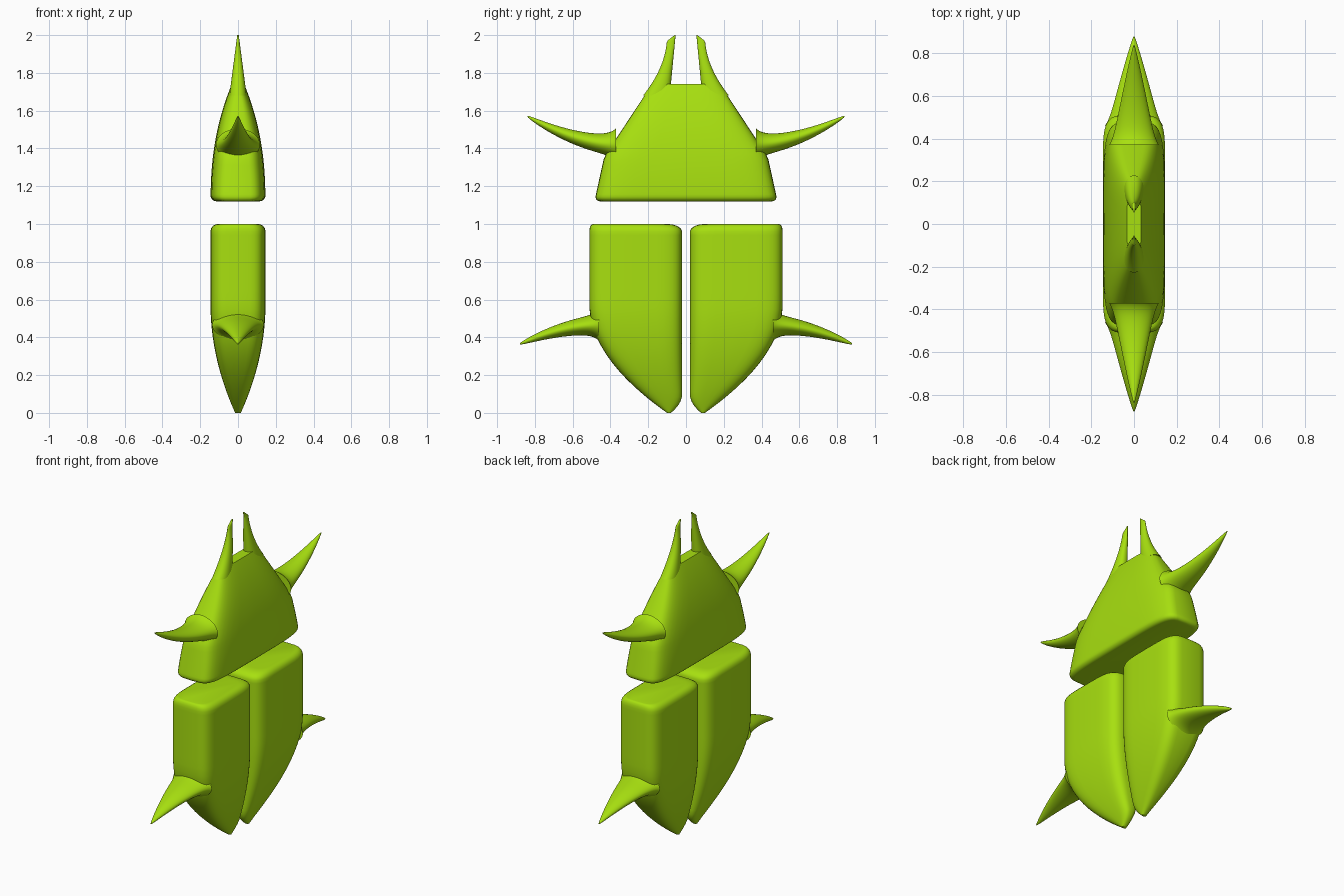
import bpy, bmesh, math

cube = bpy.data.objects.get("Cube")
if cube:
    bpy.data.objects.remove(cube, do_unlink=True)

lime = bpy.data.materials.new("lime_green")
lime.use_nodes = True
lime.diffuse_color = (0.39, 0.745, 0.005, 1)
lime.node_tree.nodes["Principled BSDF"].inputs["Base Color"].default_value = lime.diffuse_color

SIDES = 40
STEPS = 32


def stations(start, end):
    """Positions from start to end, packed more closely near both ends."""
    for i in range(STEPS + 1):
        yield start + (end - start) * (1 - math.cos(math.pi * i / STEPS)) / 2


def ease(u):
    """Rise from zero, levelling off at one."""
    return 1 - (1 - min(u, 1)) ** 2


def bevel(distance, size):
    """Quarter-round inset that fades out at the given distance from an edge."""
    v = max(0, 1 - distance / size)
    return 1 - math.sqrt(1 - v * v)


def superellipse(value, roundness):
    return math.copysign(abs(value) ** (2 / roundness), value)


def loft(name, sections, along="z", side=1):
    """Skin superellipse rings: (station, low, high, half thickness, roundness)."""
    bm = bmesh.new()
    rings = []
    for station, low, high, half, roundness in sections:
        ring = []
        for i in range(SIDES):
            angle = math.tau * i / SIDES
            x = half * superellipse(math.sin(angle), roundness)
            reach = (high - low) / 2 * superellipse(math.cos(angle), roundness)
            across = (low + high) / 2 + reach
            y, z = (across, station) if along == "z" else (station, across)
            ring.append(bm.verts.new((x, side * y, z)))
        rings.append(ring)
    for ring, following in zip(rings, rings[1:]):
        for i in range(SIDES):
            j = (i + 1) % SIDES
            bm.faces.new((ring[i], ring[j], following[j], following[i]))
    bm.faces.new(rings[0])
    bm.faces.new(rings[-1])
    bmesh.ops.recalc_face_normals(bm, faces=bm.faces)
    mesh = bpy.data.meshes.new(name)
    bm.to_mesh(mesh)
    bm.free()
    mesh.materials.append(lime)
    obj = bpy.data.objects.new(name, mesh)
    bpy.context.collection.objects.link(obj)
    bpy.ops.object.select_all(action="DESELECT")
    obj.select_set(True)
    bpy.context.view_layer.objects.active = obj
    bpy.ops.object.shade_smooth_by_angle(angle=math.radians(50))


# Head plate: steep flanks, then sloping shoulders up to a thin crest
def head_section(z, bottom=1.12, top=1.74):
    u = (z - bottom) / (top - bottom)
    flank = 0.485 - 0.22 * (z - bottom)
    shoulder = 0.18 + 0.66 * (top - z)
    inset = 0.03 * bevel(z - bottom, 0.03)
    width = min(flank, shoulder) - inset
    half = 0.145 - 0.112 * u ** 2.3 - inset
    return z, -width, width, half, 5 - 2 * u


# Horn: sweeps up from the shoulder to a slanted tip
def horn_section(z, root=1.74, tip=2):
    v = (z - root) / (tip - root)
    inner = 0.08 - 0.025 * v
    outer = min(0.1 + 0.084 * (1 - v) ** 2, 0.06 + 1.3 * (tip - z))
    return z, inner, outer, 0.004 + 0.034 * (1 - v), 2.2


# Wing shell: straight inner edge, curved outer edge, rounded top
def shell_section(z, shoulder=0.58):
    curve = ease(z / shoulder)
    inset = bevel(1 - z, 0.04)
    inner = 0.02 + 0.06 * max(0, 1 - z / 0.1) ** 2 + 0.08 * inset
    outer = 0.1 + 0.412 * curve - 0.02 * inset
    half = 0.015 + 0.131 * curve - 0.04 * inset
    return z, inner, outer, half, 2.3 + 2.2 * curve


# Spike: curved claw with a flared root
def spike_section(y, root, tip, base, rise, height, thickness):
    t = (y - root) / (tip - root)
    flare = 0.03 * math.exp(-12 * t) * (1 - t)
    middle = base + rise * t ** 1.8
    tall = 0.002 + height * (1 - t) ** 0.65 + flare
    half = 0.002 + thickness * (1 - t) ** 0.9 + flare / 2
    return y, middle - tall, middle + tall, half, 1.9


def spike(name, side, root, tip, *shape):
    sections = [spike_section(y, root, tip, *shape) for y in stations(root, tip)]
    loft(name, sections, "y", side)


loft("head_plate", [head_section(z) for z in stations(1.12, 1.74)])

for label, side in (("front", -1), ("back", 1)):
    loft(label + "_horn", [horn_section(z) for z in stations(1.68, 2)], side=side)
    loft(label + "_wing_shell", [shell_section(z) for z in stations(0, 1)], side=side)
    spike(label + "_upper_spike", side, 0.37, 0.84, 1.42, 0.15, 0.054, 0.1)
    spike(label + "_lower_spike", side, 0.46, 0.88, 0.465, -0.1, 0.052, 0.12)
